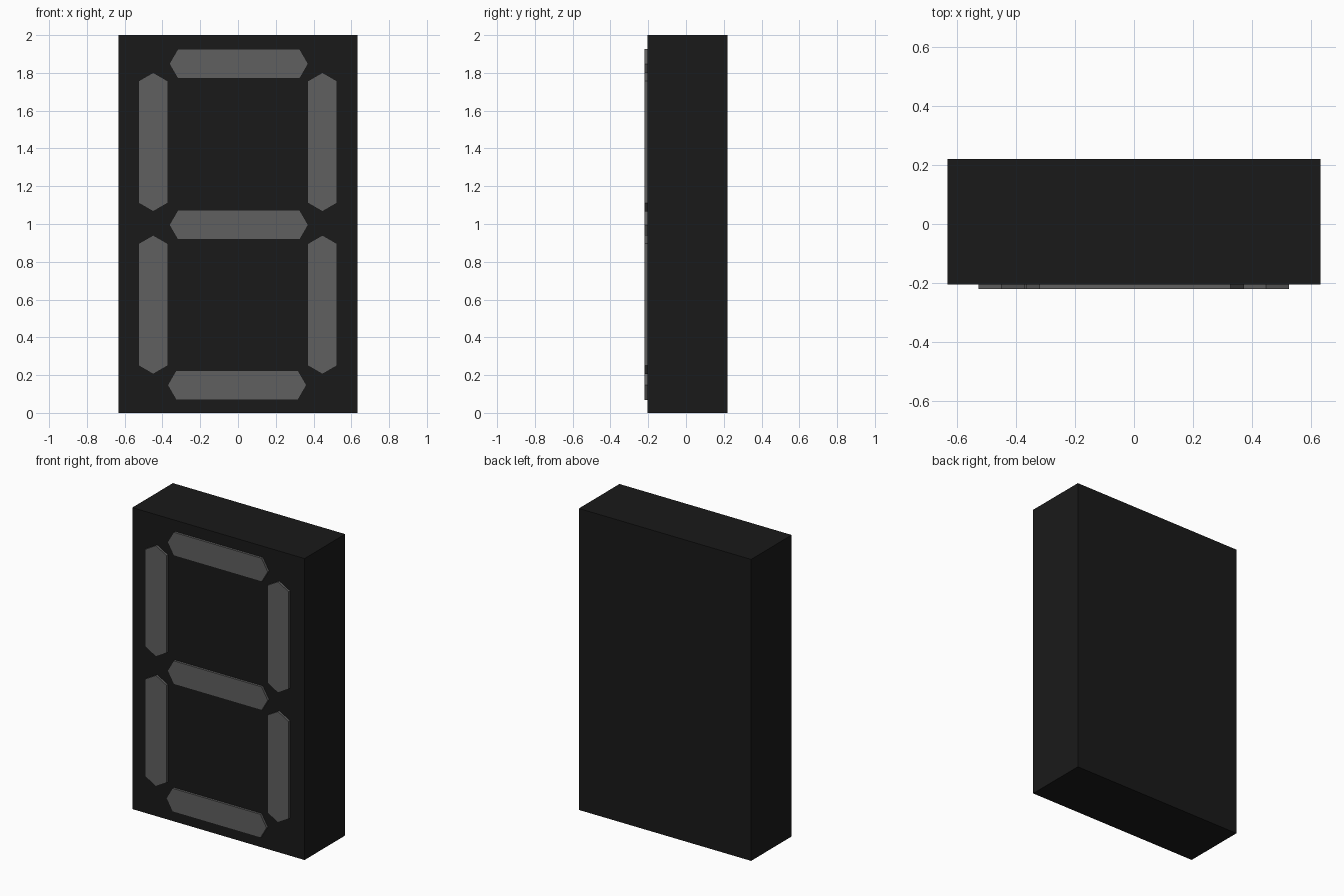
import bpy, bmesh
from mathutils import Vector

if "Cube" in bpy.data.objects:
    bpy.data.objects.remove(bpy.data.objects["Cube"])


def material(name, value):
    m = bpy.data.materials.new(name)
    m.diffuse_color = (value, value, value, 1)
    m.use_nodes = True
    m.node_tree.nodes["Principled BSDF"].inputs["Base Color"].default_value = m.diffuse_color
    return m


def link(bm, name, mat):
    bmesh.ops.recalc_face_normals(bm, faces=bm.faces)
    mesh = bpy.data.meshes.new(name)
    bm.to_mesh(mesh)
    bm.free()
    mesh.materials.append(mat)
    obj = bpy.data.objects.new(name, mesh)
    bpy.context.collection.objects.link(obj)
    return obj


BACK, FACE, FRONT = 0.22, -0.205, -0.22
casing_mat = material("casing_black", 0.01)
segment_mat = material("segment_grey", 0.115)

# Casing block
bm = bmesh.new()
bmesh.ops.create_cube(bm, size=1)
bmesh.ops.scale(bm, vec=(1.264, BACK - FACE, 2), verts=bm.verts)
bmesh.ops.translate(bm, vec=(0, (BACK + FACE) / 2, 1), verts=bm.verts)
link(bm, "casing", casing_mat)


# Pointed six-sided bar raised from the casing face
def segment(name, x, z, upright):
    tip, shoulder, half = 0.368, 0.323, 0.078
    profile = [(-tip, 0), (-shoulder, -half), (shoulder, -half),
               (tip, 0), (shoulder, half), (-shoulder, half)]
    if upright:
        profile = [(b, a) for a, b in profile]
    bm = bmesh.new()
    face = bm.faces.new([bm.verts.new((x + a, FACE, z + b)) for a, b in profile])
    bottom = bmesh.ops.extrude_face_region(bm, geom=[face], use_keep_orig=True)
    moved = [v for v in bottom["geom"] if isinstance(v, bmesh.types.BMVert)]
    bmesh.ops.translate(bm, vec=Vector((0, FRONT - FACE, 0)), verts=moved)
    link(bm, name, segment_mat)


# Horizontal bars
for label, x, z in (("top", 0.004, 1.848), ("middle", 0.004, 0.995), ("bottom", -0.005, 0.147)):
    segment(f"{label}_segment", x, z, False)

# Upright bars
for side, x in (("left", -0.449), ("right", 0.447)):
    for level, z in (("upper", 1.434), ("lower", 0.573)):
        segment(f"{level}_{side}_segment", x, z, True)
